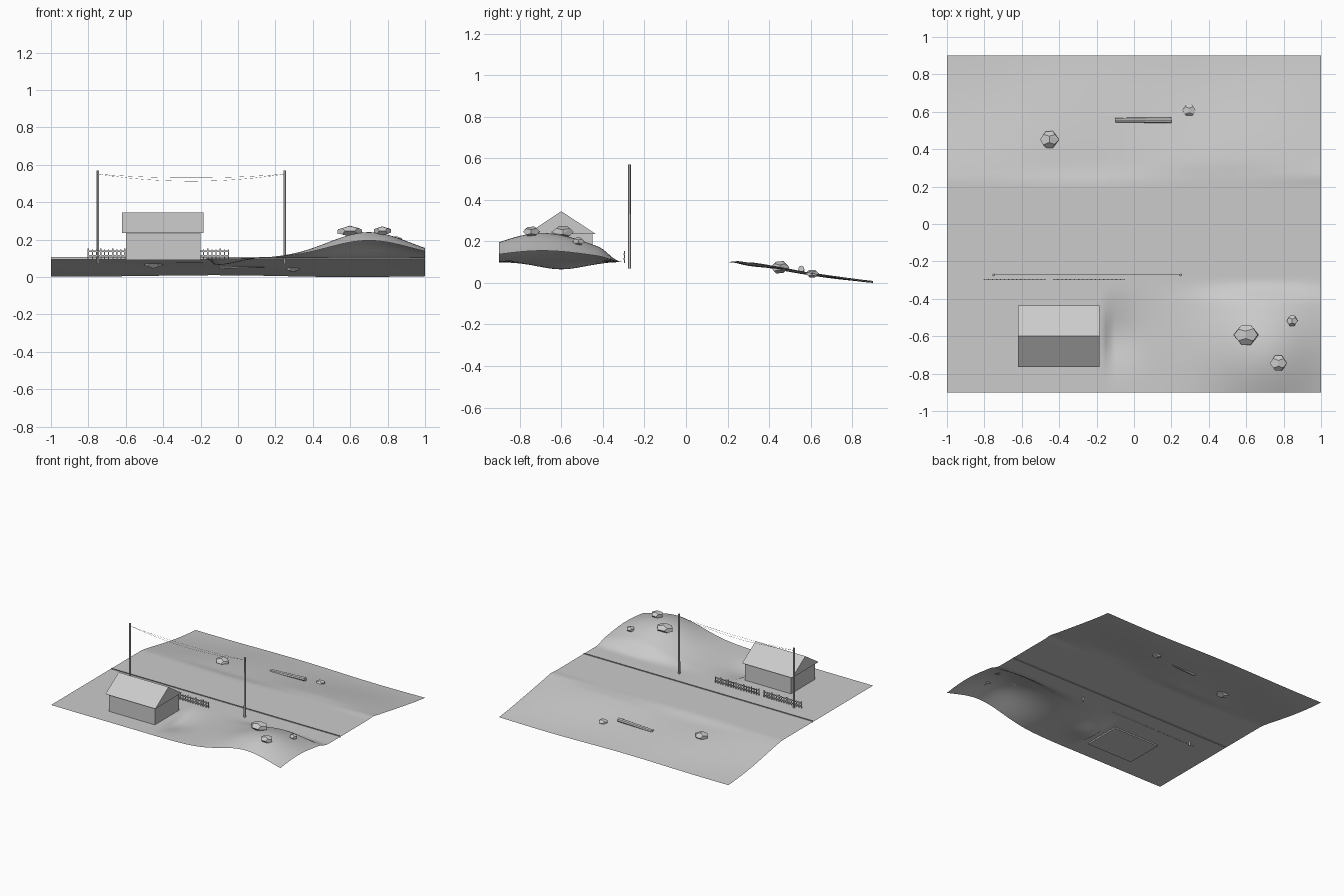
import bpy, bmesh, math, random
from mathutils import Vector

if "Cube" in bpy.data.objects:
    bpy.data.objects.remove(bpy.data.objects["Cube"])

random.seed(4)

grey = bpy.data.materials.new("plain_grey")
grey.diffuse_color = (0.6, 0.6, 0.6, 1)
grey.use_nodes = True
grey.node_tree.nodes["Principled BSDF"].inputs["Base Color"].default_value = grey.diffuse_color


def finish(bm, name, smooth=False):
    me = bpy.data.meshes.new(name)
    bm.to_mesh(me)
    bm.free()
    me.materials.append(grey)
    for p in me.polygons:
        p.use_smooth = smooth
    ob = bpy.data.objects.new(name, me)
    bpy.context.collection.objects.link(ob)
    return ob


def add_box(bm, lo, hi):
    vs = bmesh.ops.create_cube(bm, size=1)["verts"]
    for v in vs:
        v.co = Vector([(a + b) / 2 + c * (b - a) for a, b, c in zip(lo, hi, v.co)])


def add_rod(bm, a, b, r1, r2, sides):
    a, b = Vector(a), Vector(b)
    d = b - a
    vs = bmesh.ops.create_cone(bm, cap_ends=True, segments=sides, radius1=r1,
                               radius2=r2, depth=d.length)["verts"]
    q = d.to_track_quat('Z', 'Y')
    for v in vs:
        v.co = q @ v.co + (a + b) / 2


def step(a, b, x):
    t = min(1, max(0, (x - a) / (b - a)))
    return t * t * (3 - 2 * t)


def gauss(x, c, s):
    return math.exp(-((x - c) / s) ** 2 / 2)


def ground(x, y):
    z = 0.1
    if y < -0.3:
        m = step(-0.3, -0.42, y)
        z += 0.14 * gauss(x, 0.7, 0.22) * gauss(y, -0.69, 0.24) * m
        z -= 0.035 * step(-0.17, -0.12, x) * gauss(x, -0.11, 0.1) * gauss(y, -0.6, 0.11) * m
    elif y > 0.2:
        t = (y - 0.2) / 0.7
        z -= 0.093 * (0.35 * step(0, 1, t) + 0.65 * t) * step(0, 0.12, t)
        wave = 0.6 * math.sin(3.1 * x - 1.2 + 4 * y) + 0.4 * math.sin(5.3 * x + 1 - 6 * y)
        z += 0.013 * wave * step(0, 0.2, t) * (1 - 0.6 * t)
        z += 0.012 * step(0.5, 1, x) * step(0.2, 0.27, y) * (1 - t)
    return max(z, 0)


# terrain sheet with hill, hollow and back slope
bm = bmesh.new()
bmesh.ops.create_grid(bm, x_segments=80, y_segments=72, size=1)
for v in bm.verts:
    v.co.y *= 0.9
    v.co.z = ground(v.co.x, v.co.y)
low = min(v.co.z for v in bm.verts)
for v in bm.verts:
    if v.co.y > 0.2:
        v.co.z -= low * step(0.2, 0.9, v.co.y)
finish(bm, "terrain", True)

# thin upright strip along the road
bm = bmesh.new()
bm.faces.new([bm.verts.new(c) for c in
              [(-1, -0.155, 0.093), (1, -0.155, 0.093), (1, -0.155, 0.107), (-1, -0.155, 0.107)]])
finish(bm, "road_strip")

# house walls
bm = bmesh.new()
add_box(bm, (-0.6, -0.75, 0.09), (-0.2, -0.45, 0.24))
finish(bm, "house_walls")

# gable roof as a prism
bm = bmesh.new()
ends = [[bm.verts.new((x, y, z)) for y, z in [(-0.765, 0.236), (-0.435, 0.236), (-0.6, 0.345)]]
        for x in (-0.62, -0.185)]
bm.faces.new(ends[0])
bm.faces.new(ends[1])
for i in range(3):
    j = (i + 1) % 3
    bm.faces.new([ends[0][i], ends[0][j], ends[1][j], ends[1][i]])
bmesh.ops.recalc_face_normals(bm, faces=bm.faces)
finish(bm, "roof")

# poles
for i, x in enumerate((-0.75, 0.25)):
    bm = bmesh.new()
    add_rod(bm, (x, -0.272, 0.07), (x, -0.272, 0.57), 0.008, 0.007, 6)
    finish(bm, f"pole_{i + 1}")

# sagging wires
for k, sag in enumerate((0.02, 0.038)):
    bm = bmesh.new()
    pts = []
    for i in range(13):
        t = i / 12
        pts.append((-0.75 + t, -0.272, 0.55 - sag * 4 * t * (1 - t)))
    for a, b in zip(pts, pts[1:]):
        add_rod(bm, a, b, 0.0008, 0.0008, 3)
    finish(bm, f"wire_{k + 1}")

# picket fences
for k, (x0, x1) in enumerate(((-0.8, -0.475), (-0.43, -0.05))):
    bm = bmesh.new()
    n = round((x1 - x0) / 0.022)
    for i in range(n + 1):
        x = x0 + (x1 - x0) * i / n
        w = 0.003 if i % 3 else 0.004
        add_box(bm, (x - w, -0.298, 0.095), (x + w, -0.294, 0.147 if i % 3 else 0.153))
    for z in (0.115, 0.138):
        add_box(bm, (x0, -0.3, z - 0.004), (x1, -0.297, z + 0.004))
    finish(bm, f"fence_{k + 1}")

# fallen log
bm = bmesh.new()
add_rod(bm, (-0.1, 0.555, 0.055), (0.2, 0.555, 0.068), 0.013, 0.015, 7)
finish(bm, "fallen_log")


# faceted rocks: jittered dodecahedra
def rock(name, x, y, z, rx, ry, rz):
    f = (1 + 5 ** 0.5) / 2
    pts = [Vector((a, b, c)) for a in (-1, 1) for b in (-1, 1) for c in (-1, 1)]
    for a in (-1, 1):
        for b in (-1, 1):
            pts += [Vector((0, a / f, b * f)), Vector((a / f, b * f, 0)), Vector((a * f, 0, b / f))]
    bm = bmesh.new()
    for p in pts:
        p = p.normalized() * random.uniform(0.95, 1.08)
        bm.verts.new((x + p.x * rx, y + p.y * ry, z + p.z * rz))
    bmesh.ops.convex_hull(bm, input=bm.verts)
    bmesh.ops.dissolve_limit(bm, angle_limit=math.radians(12), verts=bm.verts, edges=bm.edges)
    bmesh.ops.recalc_face_normals(bm, faces=bm.faces)
    finish(bm, name)


rock("hill_rock_large", 0.597, -0.593, 0.245, 0.07, 0.055, 0.03)
rock("hill_rock_medium", 0.772, -0.745, 0.247, 0.046, 0.043, 0.025)
rock("hill_rock_small", 0.846, -0.518, 0.2, 0.032, 0.03, 0.02)
rock("back_rock_large", -0.453, 0.452, 0.075, 0.053, 0.046, 0.03)
rock("back_rock_small", 0.295, 0.607, 0.045, 0.037, 0.034, 0.02)
